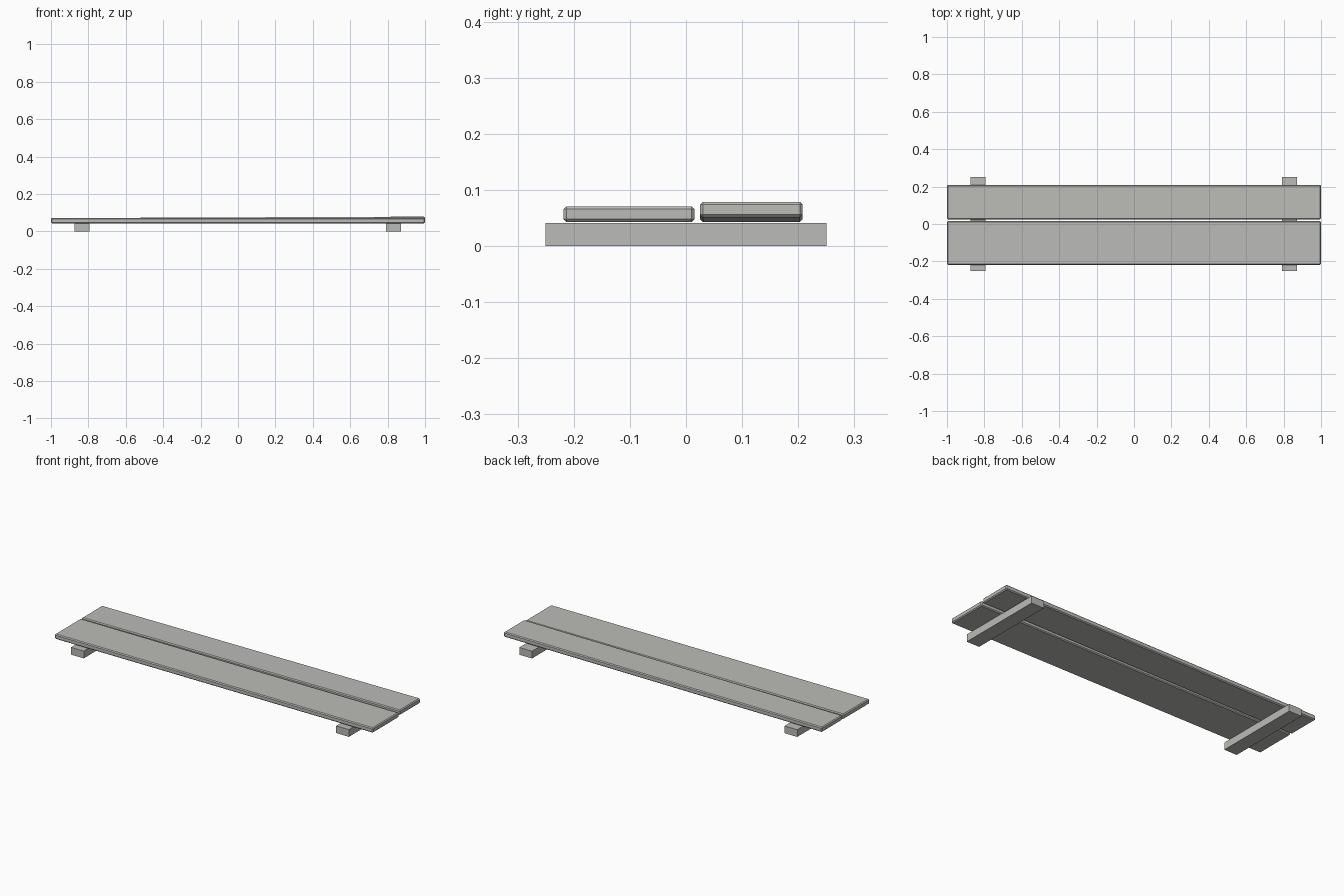
import bpy, math

if "Cube" in bpy.data.objects:
    bpy.data.objects.remove(bpy.data.objects["Cube"])

grey = bpy.data.materials.new("weathered grey")
grey.diffuse_color = (0.5, 0.5, 0.48, 1)
grey.use_nodes = True
grey.node_tree.nodes["Principled BSDF"].inputs["Base Color"].default_value = grey.diffuse_color


def box(name, size, loc, tilt=0.0, bevel=0.0):
    bpy.ops.mesh.primitive_cube_add(size=1, location=loc, rotation=(0, tilt, 0))
    ob = bpy.context.object
    ob.name = name
    ob.scale = size
    bpy.ops.object.transform_apply(location=False, rotation=False, scale=True)
    ob.data.materials.append(grey)
    if bevel:
        m = ob.modifiers.new("chamfer", "BEVEL")
        m.width = bevel
        m.segments = 1
    return ob


# two cross battens under the ends
for side, x in (("left", -0.834), ("right", 0.832)):
    box(side + "_batten", (0.08, 0.5, 0.041), (x, 0, 0.0205))

# wide front plank, lying flat
box("front_plank", (2.0, 0.233, 0.028), (0, -0.1015, 0.057), bevel=0.005)

# narrower back plank, lifted slightly at its right end
box("back_plank", (2.0, 0.183, 0.028), (0, 0.1165, 0.061),
    tilt=-math.atan(0.004), bevel=0.005)
